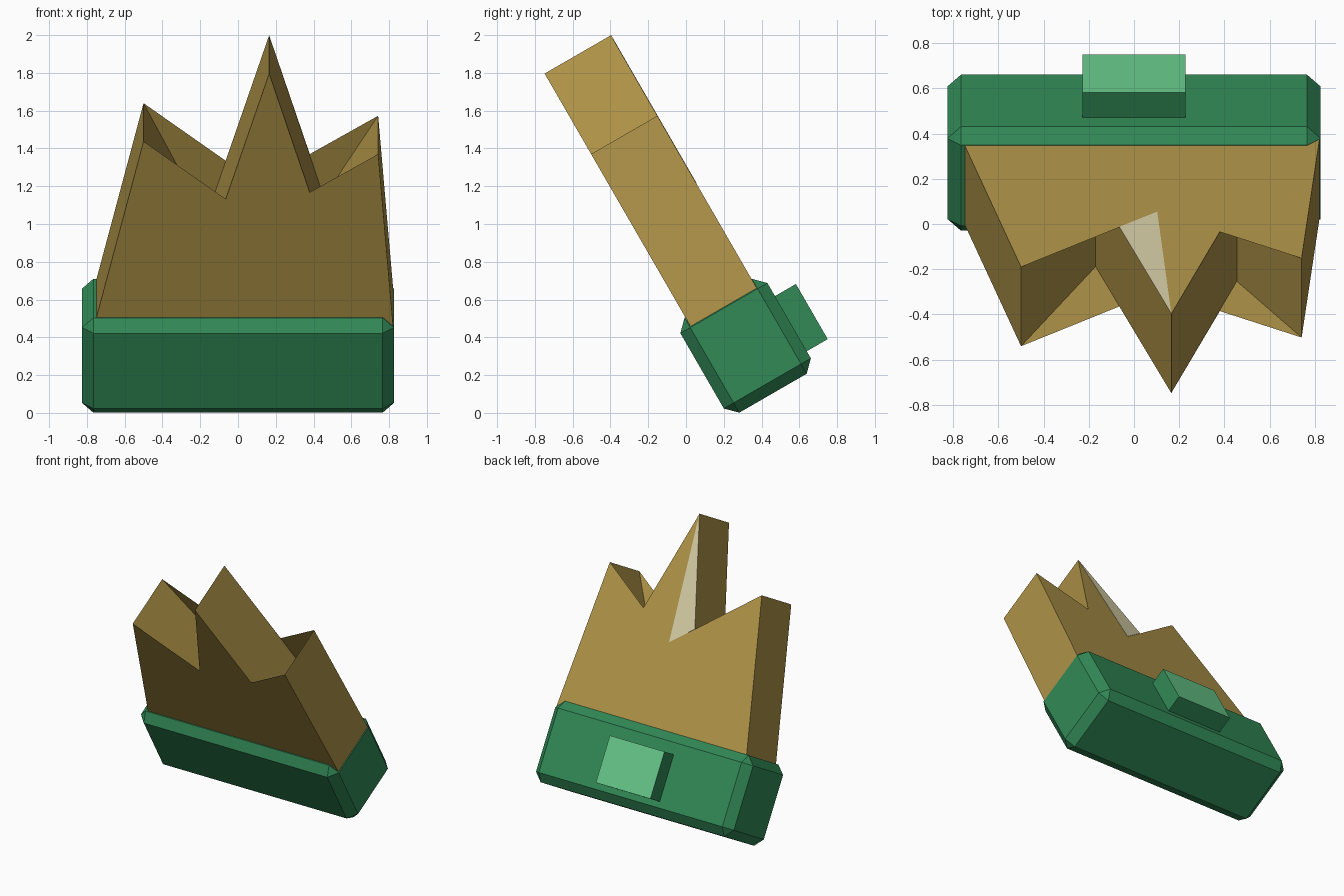
import bpy, bmesh, math
from mathutils import Matrix

if "Cube" in bpy.data.objects:
    bpy.data.objects.remove(bpy.data.objects["Cube"])

TILT = Matrix.Rotation(math.radians(30), 4, 'X')   # everything leans forward


def srgb(r, g, b):
    f = lambda c: c / 12.92 if c <= 0.04045 else ((c + 0.055) / 1.055) ** 2.4
    return tuple(f(c / 255) for c in (r, g, b)) + (1.0,)


def material(name, *rgb):
    m = bpy.data.materials.new(name)
    m.diffuse_color = srgb(*rgb)
    m.use_nodes = True
    m.node_tree.nodes["Principled BSDF"].inputs["Base Color"].default_value = m.diffuse_color
    return m


GREEN = material("green", 50, 138, 87)
LIGHT = material("light green", 102, 199, 136)
GOLD = material("golden brown", 176, 148, 72)
PALE = material("pale straw", 213, 205, 165)


def finish(bm, name, *mats):
    bm.transform(TILT)
    mesh = bpy.data.meshes.new(name)
    bm.to_mesh(mesh)
    bm.free()
    ob = bpy.data.objects.new(name, mesh)
    bpy.context.collection.objects.link(ob)
    for m in mats:
        mesh.materials.append(m)
    return ob


def box(lo, hi):
    bm = bmesh.new()
    bmesh.ops.create_cube(bm, size=1)
    for v in bm.verts:
        v.co = [(a + b) / 2 + c * (b - a) for a, b, c in zip(lo, hi, v.co)]
    return bm


def polygon(bm, outline, depth, flip=False):
    pts = outline[::-1] if flip else outline
    return bm.faces.new([bm.verts.new((x, depth, z)) for x, z in pts])


def ring_walls(bm, outline, front, back):
    f = [bm.verts.new((x, front, z)) for x, z in outline]
    b = [bm.verts.new((x, back, z)) for x, z in outline]
    for i in range(len(f)):
        j = (i + 1) % len(f)
        bm.faces.new((f[i], f[j], b[j], b[i]))


# Chamfered holder
bm = box((-0.826, 0.185, -0.14), (0.826, 0.717, 0.44))
bmesh.ops.bevel(bm, geom=bm.edges[:], offset=0.06, segments=1, affect='EDGES')
finish(bm, "holder", GREEN)

# Button on the back, with a lighter outer face
bm = box((-0.228, 0.68, -0.037), (0.228, 0.845, 0.3))
bm.normal_update()
for face in bm.faces:
    face.material_index = 1 if face.normal.y > 0.9 else 0
finish(bm, "button", GREEN, LIGHT)

# Jagged block: walls follow deep notches, the end sheets web over them
FRONT, BACK = 0.25, 0.655
base_l, base_r = (-0.77, 0.35), (0.823, 0.36)
peak_l, peak_m, peak_r = (-0.5, 1.515), (0.165, 1.93), (0.742, 1.438)
deep_l, deep_r = (-0.17, 0.81), (0.455, 0.94)
web_l, web_r = (-0.065, 1.163), (0.38, 1.204)
bm = bmesh.new()
ring_walls(bm, [base_l, peak_l, deep_l, peak_m, deep_r, peak_r, base_r], FRONT, BACK)
sheet = [base_l, peak_l, web_l, peak_m, web_r, peak_r, base_r]
polygon(bm, sheet, FRONT, flip=True)
polygon(bm, sheet, BACK)
finish(bm, "jagged_block", GOLD)

# Pale sliver on the back of the middle point
sliver = [web_l, peak_m, (0.103, 1.028)]
bm = bmesh.new()
ring_walls(bm, sliver, BACK - 0.001, BACK + 0.002)
polygon(bm, sliver, BACK + 0.002)
finish(bm, "pale_sliver", PALE)
